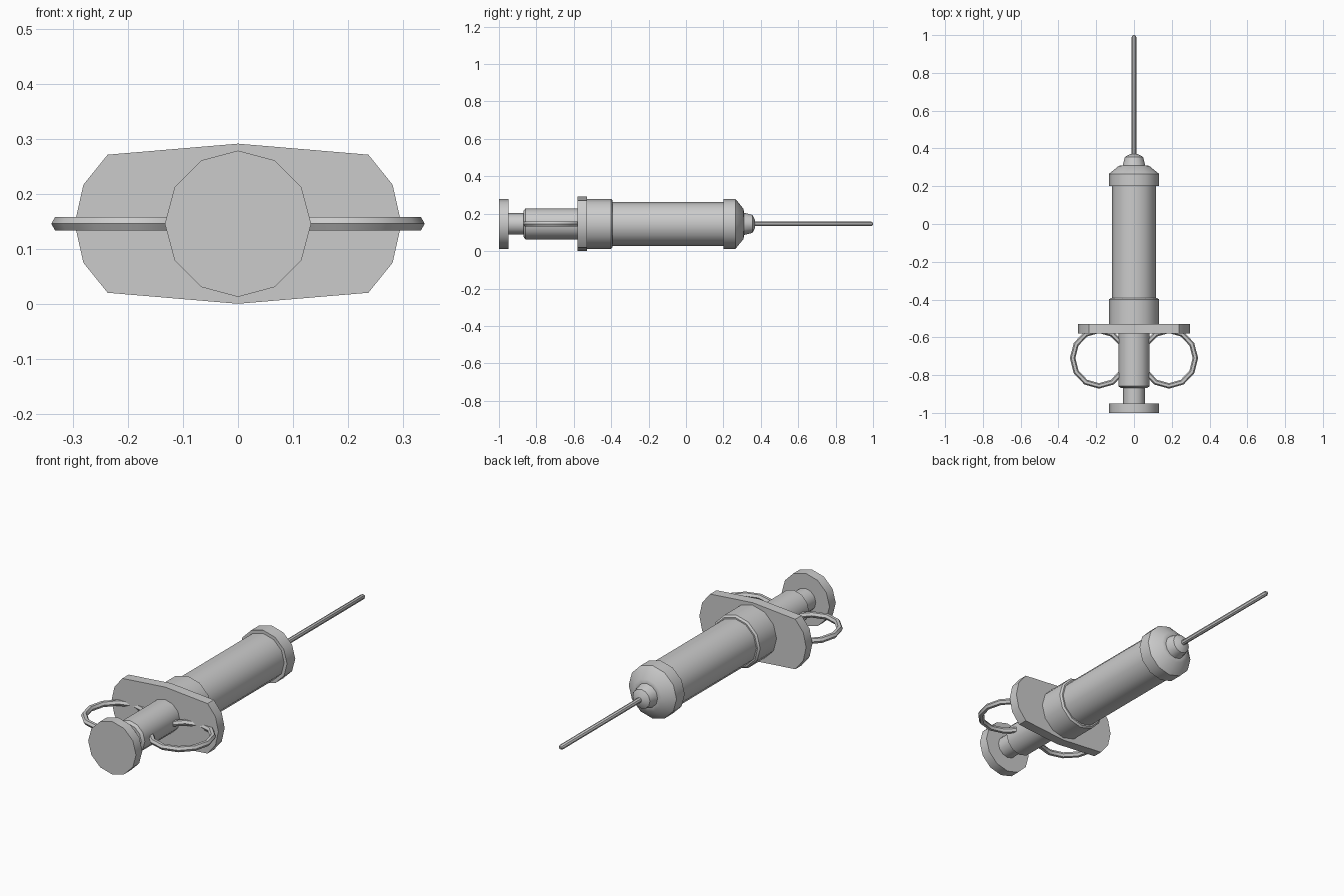
import bpy, bmesh
from math import sin, cos, pi, radians

if "Cube" in bpy.data.objects:
    bpy.data.objects.remove(bpy.data.objects["Cube"])

Z = 0.1455  # height of the long axis


def finish(name, bm):
    bmesh.ops.recalc_face_normals(bm, faces=bm.faces)
    mesh = bpy.data.meshes.new(name)
    bm.to_mesh(mesh)
    bm.free()
    ob = bpy.data.objects.new(name, mesh)
    bpy.context.collection.objects.link(ob)
    bpy.ops.object.select_all(action='DESELECT')
    bpy.context.view_layer.objects.active = ob
    ob.select_set(True)
    bpy.ops.object.shade_smooth_by_angle(angle=radians(35))
    return ob


def loft(name, rings, closed=False):
    """Bridge rings of points; cap the ends, or join last to first."""
    bm = bmesh.new()
    vs = [[bm.verts.new(p) for p in ring] for ring in rings]
    n = len(vs[0])
    pairs = list(zip(vs, vs[1:])) + ([(vs[-1], vs[0])] if closed else [])
    for a, b in pairs:
        for i in range(n):
            j = (i + 1) % n
            bm.faces.new((a[i], a[j], b[j], b[i]))
    if not closed:
        bm.faces.new(vs[0])
        bm.faces.new(vs[-1])
    return finish(name, bm)


def lathe(name, profile, n=12):
    """Revolve (y, radius) pairs around the long axis."""
    return loft(name, [[(r * sin(2 * pi * i / n), y, Z + r * cos(2 * pi * i / n))
                        for i in range(n)] for y, r in profile])


# plunger: thumb disc, rod and sleeve
lathe("thumb_disc", [(-1.0, .133), (-.95, .133)])
lathe("plunger_rod", [(-.96, .057), (-.85, .057)])
lathe("plunger_sleeve", [(-.868, .07), (-.858, .083), (-.55, .083)])

# barrel with rear collar and front cap
lathe("rear_collar", [(-.55, .133), (-.40, .133), (-.392, .124), (-.392, .115)])
lathe("barrel", [(-.45, .117), (.22, .117)])
lathe("front_cap", [(.20, .133), (.265, .133), (.308, .08), (.31, .06)])
lathe("nozzle", [(.30, .062), (.355, .048), (.37, .02)])
lathe("needle", [(.35, .0125), (.99, .0125), (1.0, .006)], 8)

# finger flange: stretched twelve-sided plate
quarter = [(0, .1455), (.237, .1255), (.281, .071), (.297, 0)]
right = quarter + [(x, -z) for x, z in quarter[-2::-1]]
outline = right + [(-x, z) for x, z in right[-2:0:-1]]
loft("finger_flange", [[(x, y, Z + z) for x, z in outline] for y in (-.58, -.53)])

# oval finger rings, one each side
for side, name in ((1, "finger_ring_right"), (-1, "finger_ring_left")):
    rings = []
    for k in range(12):
        a = 2 * pi * k / 12
        rings.append([(side * (.185 + (.14 + .0145 * cos(b)) * cos(a)),
                       -.71 + (.147 + .0145 * cos(b)) * sin(a),
                       Z + .0145 * sin(b))
                      for b in (pi * j / 3 for j in range(6))])
    loft(name, rings, closed=True)
